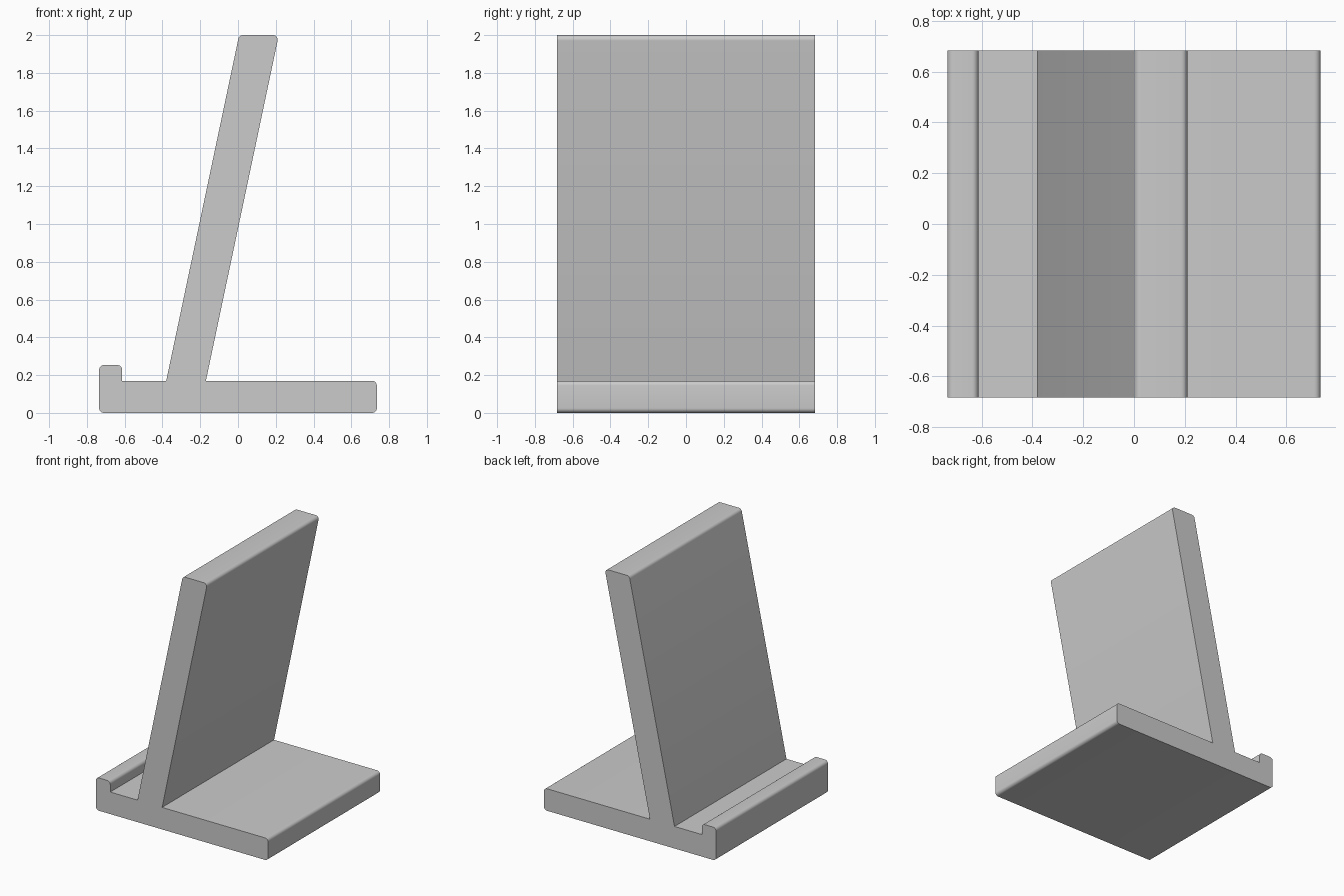
import bpy, bmesh, math
from mathutils import Vector

if "Cube" in bpy.data.objects:
    bpy.data.objects.remove(bpy.data.objects["Cube"])

HALF_DEPTH = 0.683
R = 0.025

# Side profile (x, z, corner radius), counter-clockwise
PROFILE = [
    (-0.735, 0.0, R), (0.735, 0.0, R), (0.735, 0.17, R),      # base plate
    (-0.17, 0.17, 0), (0.216, 2.0, R), (0.006, 2.0, R),       # leaning back rest
    (-0.38, 0.17, 0),
    (-0.613, 0.17, 0), (-0.613, 0.253, R), (-0.735, 0.253, R),  # front lip
]


def fillet(prev, cur, nxt, r, steps=6):
    """Points of a tangent arc replacing the corner cur."""
    if r == 0:
        return [cur]
    a, b = (prev - cur).normalized(), (nxt - cur).normalized()
    half = a.angle(b) / 2
    centre = cur + (a + b).normalized() * (r / math.sin(half))
    start = cur + a * (r / math.tan(half)) - centre
    end = cur + b * (r / math.tan(half)) - centre
    sweep = math.pi - 2 * half
    return [centre + (start * math.sin((1 - i / steps) * sweep)
                      + end * math.sin(i / steps * sweep)) / math.sin(sweep)
            for i in range(steps + 1)]


corners = [Vector((x, z)) for x, z, _ in PROFILE]
outline = []
for i, (_, _, r) in enumerate(PROFILE):
    outline += fillet(corners[i - 1], corners[i], corners[(i + 1) % len(corners)], r)

# Extrude the profile across the depth
bm = bmesh.new()
face = bm.faces.new([bm.verts.new((p.x, -HALF_DEPTH, p.y)) for p in outline])
ext = bmesh.ops.extrude_face_region(bm, geom=[face], use_keep_orig=True)
moved = [v for v in ext["geom"] if isinstance(v, bmesh.types.BMVert)]
bmesh.ops.translate(bm, verts=moved, vec=(0, 2 * HALF_DEPTH, 0))
bmesh.ops.recalc_face_normals(bm, faces=bm.faces)

mesh = bpy.data.meshes.new("display_stand")
bm.to_mesh(mesh)
bm.free()
stand = bpy.data.objects.new("display_stand", mesh)
bpy.context.collection.objects.link(stand)

# Smooth the rounded edges, keep the corners crisp
bpy.context.view_layer.objects.active = stand
stand.select_set(True)
bpy.ops.object.shade_smooth_by_angle(angle=math.radians(30))
